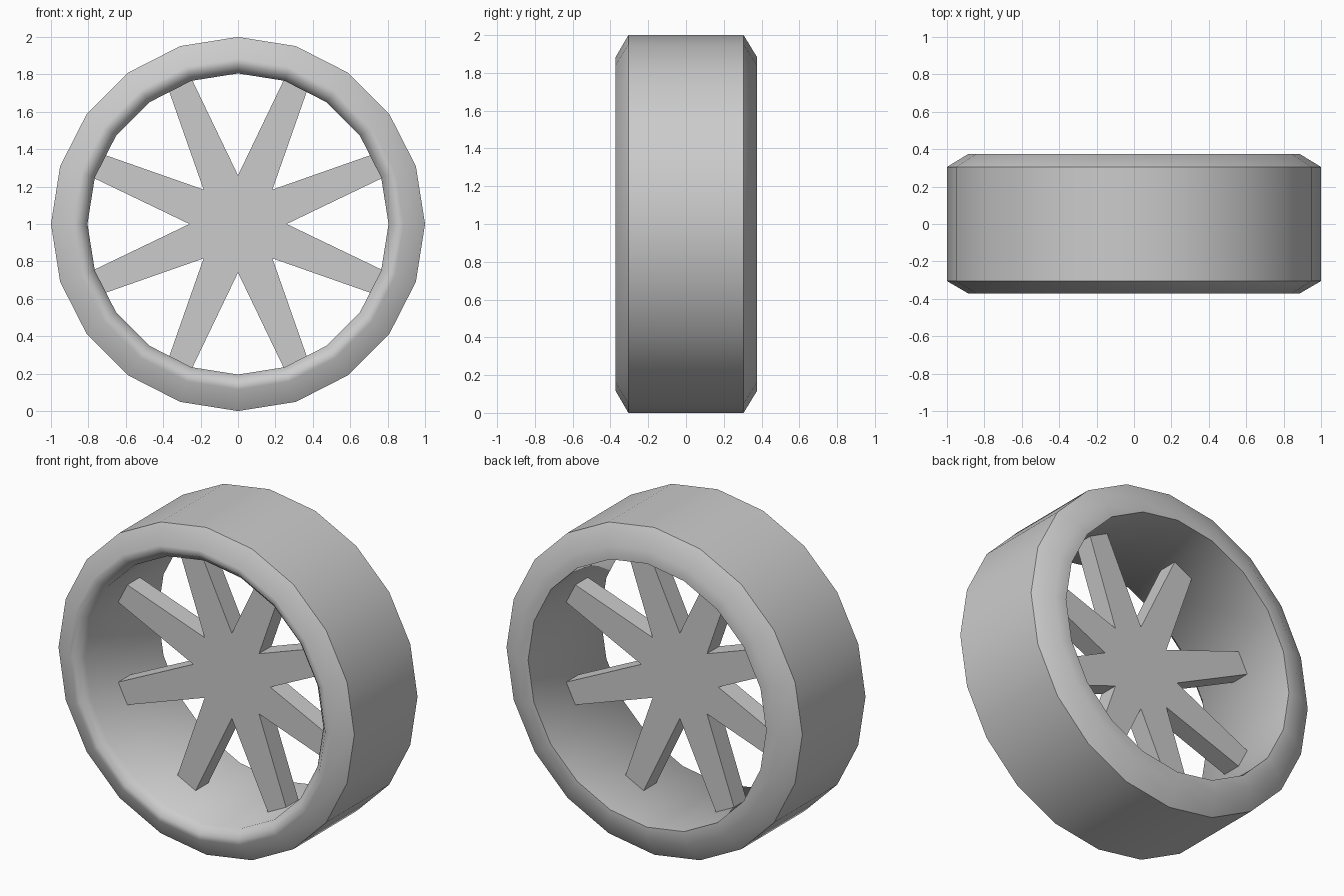
import bpy, bmesh, math

if "Cube" in bpy.data.objects:
    bpy.data.objects.remove(bpy.data.objects["Cube"])

SIDES = 20
CZ = 1.0


def make_object(name, bm):
    bmesh.ops.recalc_face_normals(bm, faces=bm.faces)
    me = bpy.data.meshes.new(name)
    bm.to_mesh(me)
    bm.free()
    ob = bpy.data.objects.new(name, me)
    bpy.context.collection.objects.link(ob)
    return ob


# rim: closed (radius, y) profile swept round the axle
profile = [(1.0, -0.305), (1.0, 0.305), (0.885, 0.375), (0.805, 0.375),
           (0.805, -0.325), (0.825, -0.345), (0.85, -0.372), (0.885, -0.372)]
bm = bmesh.new()
rings = []
for i in range(SIDES):
    a = math.tau * i / SIDES
    rings.append([bm.verts.new((r * math.cos(a), y, CZ + r * math.sin(a)))
                  for r, y in profile])
n = len(profile)
for i in range(SIDES):
    p, q = rings[i], rings[(i + 1) % SIDES]
    for j in range(n):
        k = (j + 1) % n
        bm.faces.new((p[j], p[k], q[k], q[j]))
rim = make_object("wheel_rim", bm)
bpy.context.view_layer.objects.active = rim
rim.select_set(True)
bpy.ops.object.shade_smooth_by_angle(angle=math.radians(50))

# spokes: one star outline, tapering arms, extruded along the axle
bm = bmesh.new()
outline = []
for i in range(8):
    a = math.radians(22.5 + 45 * i)
    for r, side in ((0.81, -0.068), (0.81, 0.068)):
        outline.append((r * math.cos(a) - side * math.sin(a),
                        r * math.sin(a) + side * math.cos(a)))
    b = a + math.radians(22.5)
    outline.append((0.26 * math.cos(b), 0.26 * math.sin(b)))
face = bm.faces.new([bm.verts.new((x, -0.06, CZ + z)) for x, z in outline])
ext = bmesh.ops.extrude_face_region(bm, geom=[face])
bmesh.ops.translate(bm, vec=(0, 0.12, 0),
                    verts=[v for v in ext["geom"] if isinstance(v, bmesh.types.BMVert)])
make_object("spokes", bm)
